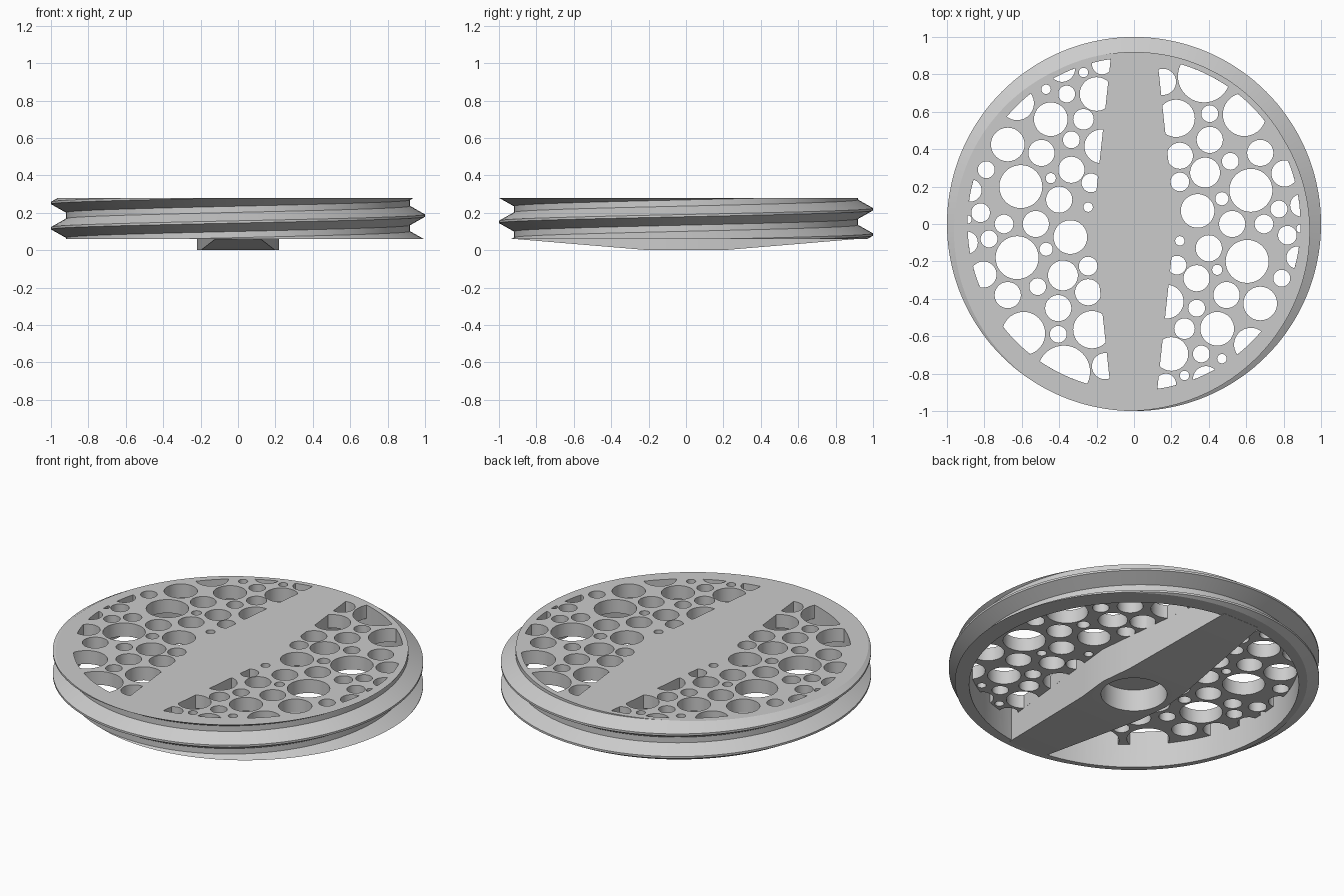
import bpy
import bmesh
from math import pi, cos, sin, acos
from mathutils import Matrix

default = bpy.data.objects.get("Cube")
if default:
    bpy.data.objects.remove(default, do_unlink=True)

TOP, RIM_BOTTOM, PLATE_BOTTOM = 0.28, 0.06, 0.2
INNER, ROOT, CREST = 0.89, 0.92, 1.0
PITCH, CREST_START, TURN_STEPS = 0.135, 0.185, 144

grey = bpy.data.materials.new("plain grey")
grey.use_nodes = True
colour = (0.6, 0.6, 0.6, 1.0)
grey.diffuse_color = colour
grey.node_tree.nodes["Principled BSDF"].inputs["Base Color"].default_value = colour


def add_object(name, bm):
    bmesh.ops.recalc_face_normals(bm, faces=bm.faces)
    mesh = bpy.data.meshes.new(name)
    bm.to_mesh(mesh)
    bm.free()
    mesh.materials.append(grey)
    obj = bpy.data.objects.new(name, mesh)
    bpy.context.collection.objects.link(obj)
    return obj


def circle(radius, x=0, y=0, steps=40):
    return [(x + radius * cos(2 * pi * i / steps), y + radius * sin(2 * pi * i / steps))
            for i in range(steps)]


def add_prism(bm, outline, low, high):
    bottom = [bm.verts.new((x, y, low)) for x, y in outline]
    top = [bm.verts.new((x, y, high)) for x, y in outline]
    bm.faces.new(bottom[::-1])
    bm.faces.new(top)
    for i in range(len(outline)):
        j = (i + 1) % len(outline)
        bm.faces.new((bottom[i], bottom[j], top[j], top[i]))


def prism(name, outline, low, high):
    bm = bmesh.new()
    add_prism(bm, outline, low, high)
    return add_object(name, bm)


def apply_boolean(target, tool, operation):
    modifier = target.modifiers.new("cut", "BOOLEAN")
    modifier.operation = operation
    modifier.solver = "EXACT"
    modifier.object = tool
    bpy.context.view_layer.update()
    graph = bpy.context.evaluated_depsgraph_get()
    result = bpy.data.meshes.new_from_object(target.evaluated_get(graph))
    target.modifiers.clear()
    target.data = result
    bpy.data.objects.remove(tool, do_unlink=True)


def bar_half_width(y):
    return 0.22 - 0.108 * abs(y)


# Threaded disc: one helical sheet, trimmed flat and capped at both ends
bm = bmesh.new()
profile = [(-0.051, ROOT), (-0.006, CREST), (0.006, CREST), (0.051, ROOT)]
columns = []
for step in range(TURN_STEPS + 1):
    turn = step / TURN_STEPS
    angle = 2 * pi * turn
    columns.append([
        bm.verts.new((r * cos(angle), r * sin(angle),
                      CREST_START + PITCH * (turn + k) + dz))
        for k in range(-3, 3) for dz, r in profile])
for a, b in zip(columns, columns[1:]):
    for i in range(len(a) - 1):
        bm.faces.new((a[i], b[i], b[i + 1], a[i + 1]))
bmesh.ops.remove_doubles(bm, verts=bm.verts, dist=0.0001)
for height, direction in ((TOP, 1), (RIM_BOTTOM, -1)):
    bmesh.ops.bisect_plane(bm, geom=bm.verts[:] + bm.edges[:] + bm.faces[:], dist=0.00001,
                           plane_co=(0, 0, height), plane_no=(0, 0, direction),
                           clear_outer=True)
bmesh.ops.holes_fill(bm, edges=[e for e in bm.edges if e.is_boundary], sides=0)
lid = add_object("threaded_lid", bm)

# Hollow underside, leaving the rim and the top plate
hollow = prism("hollow_cutter", circle(INNER, steps=TURN_STEPS), -0.1, PLATE_BOTTOM)
apply_boolean(lid, hollow, "DIFFERENCE")

# Round holes of one half: x, y, radius
holes = [
    (.155, .76, .07), (.375, .79, .14), (.59, .585, .115), (.225, .565, .1),
    (.405, .59, .045), (.405, .45, .07), (.245, .365, .07), (.675, .38, .07),
    (.515, .335, .045), (.38, .275, .08), (.245, .225, .05), (.625, .18, .115),
    (.805, .27, .07), (.47, .135, .035), (.34, .07, .09), (.775, .08, .045),
    (.895, .1, .06), (.525, 0, .07), (.695, 0, .05), (.82, -.06, .05),
    (.89, -.025, .022), (.875, -.18, .06), (.79, -.29, .045), (.605, -.2, .115),
    (.445, -.245, .027), (.4, -.13, .07), (.245, -.09, .025), (.23, -.22, .05),
    (.335, -.29, .07), (.175, -.415, .09), (.495, -.38, .07), (.675, -.425, .09),
    (.335, -.45, .045), (.27, -.56, .055), (.445, -.56, .09), (.625, -.645, .09),
    (.2, -.695, .09), (.36, -.695, .045), (.47, -.72, .025), (.27, -.81, .025),
    (.385, -.83, .07), (.17, -.855, .055)]
bm = bmesh.new()
for x, y, radius in holes:
    add_prism(bm, circle(radius, x, y), PLATE_BOTTOM - 0.05, TOP + 0.05)
hole_cutter = add_object("hole_cutter", bm)

# Keep the holes between the crossbar and the rim
end = acos(bar_half_width(0.88) / INNER)
field = [(INNER * cos(end * t / 40), INNER * sin(end * t / 40)) for t in range(-40, 41)]
field.append((bar_half_width(0), 0))
clip = prism("hole_field", field, 0, TOP + 0.2)
apply_boolean(hole_cutter, clip, "INTERSECT")

# The other half is the same pattern turned half way round
turned = hole_cutter.copy()
turned.data = hole_cutter.data.copy()
turned.data.transform(Matrix.Rotation(pi, 4, "Z"))
bpy.context.collection.objects.link(turned)
for cutter in (hole_cutter, turned):
    apply_boolean(lid, cutter, "DIFFERENCE")

# Crossbar: tapers in width and height towards the rim
bm = bmesh.new()
rings = []
for y, low in ((-0.905, 0.059), (-0.2, 0), (0, 0), (0.2, 0), (0.905, 0.059)):
    w, high = bar_half_width(y), PLATE_BOTTOM + 0.005
    rings.append([bm.verts.new(p) for p in
                  ((-w, y, low), (w, y, low), (w, y, high), (-w, y, high))])
for a, b in zip(rings, rings[1:]):
    for i in range(4):
        j = (i + 1) % 4
        bm.faces.new((a[i], a[j], b[j], b[i]))
bm.faces.new(rings[0])
bm.faces.new(rings[-1][::-1])
crossbar = add_object("crossbar", bm)

# Round recess under the middle of the crossbar
recess = prism("recess_cutter", circle(0.178, steps=64), -0.1, 0.13)
apply_boolean(crossbar, recess, "DIFFERENCE")

# Smooth curved walls, sharp rims
bpy.ops.object.select_all(action="DESELECT")
for obj in (lid, crossbar):
    obj.select_set(True)
bpy.context.view_layer.objects.active = lid
bpy.ops.object.shade_smooth_by_angle(angle=pi / 7)
